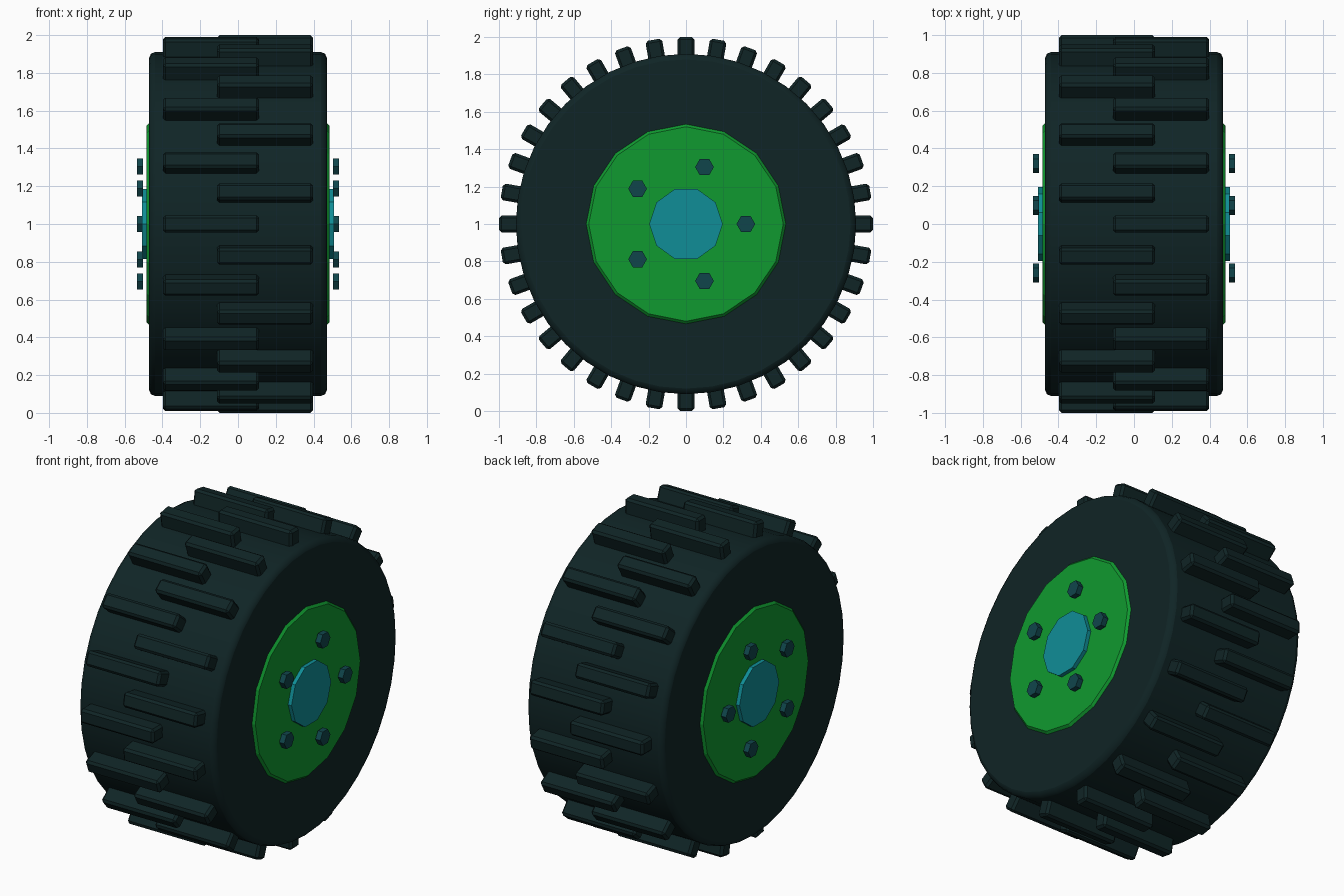
import bpy
import bmesh
from math import cos, sin, radians, pi
from mathutils import Matrix

default_cube = bpy.data.objects.get("Cube")
if default_cube:
    bpy.data.objects.remove(default_cube, do_unlink=True)

AXLE_Z = 1.0


def material(name, color):
    mat = bpy.data.materials.new(name)
    mat.use_nodes = True
    rgba = (*color, 1.0)
    mat.diffuse_color = rgba
    mat.node_tree.nodes["Principled BSDF"].inputs["Base Color"].default_value = rgba
    return mat


rubber = material("dark rubber", (0.005, 0.018, 0.019))
green = material("green rim", (0.005, 0.32, 0.029))
teal = material("teal hub", (0.005, 0.27, 0.31))
steel = material("dark teal bolt", (0.005, 0.06, 0.071))


def finish(name, bm, mat, bevel=0.0, segments=1):
    bmesh.ops.recalc_face_normals(bm, faces=bm.faces[:])
    mesh = bpy.data.meshes.new(name)
    bm.to_mesh(mesh)
    bm.free()
    mesh.materials.append(mat)
    obj = bpy.data.objects.new(name, mesh)
    bpy.context.collection.objects.link(obj)
    if bevel:
        mod = obj.modifiers.new("Bevel", "BEVEL")
        mod.width = bevel
        mod.segments = segments
        mod.limit_method = "ANGLE"
        mod.angle_limit = radians(60)
    return obj


def disc(name, mat, radius, x0, x1, sides, y=0.0, z=AXLE_Z, bevel=0.0, segments=1):
    """Solid prism along x with its first corner towards +y."""
    bm = bmesh.new()
    rings = []
    for x in (x0, x1):
        ring = []
        for i in range(sides):
            a = 2 * pi * i / sides
            ring.append(bm.verts.new((x, y + radius * cos(a), z + radius * sin(a))))
        bm.faces.new(ring)
        rings.append(ring)
    for i in range(sides):
        j = (i + 1) % sides
        bm.faces.new((rings[0][i], rings[0][j], rings[1][j], rings[1][i]))
    return finish(name, bm, mat, bevel, segments)


# Tyre body with rounded shoulders
tyre = disc("tyre", rubber, 0.91, -0.47, 0.47, 40, bevel=0.03, segments=2)
bpy.context.view_layer.objects.active = tyre
tyre.select_set(True)
bpy.ops.object.shade_smooth_by_angle(angle=radians(30))
tyre.select_set(False)

# Tread blocks, alternating between the two sides
TREADS = 36
for side, label in enumerate(("right", "left")):
    bm = bmesh.new()
    for k in range(side, TREADS, 2):
        x = 0.143 if side else -0.143
        place = (Matrix.Translation((0, 0, AXLE_Z))
                 @ Matrix.Rotation(2 * pi * k / TREADS, 4, "X")
                 @ Matrix.Translation((x, 0.93, 0))
                 @ Matrix.Diagonal((0.51, 0.14, 0.09, 1)))
        bmesh.ops.create_cube(bm, size=1.0, matrix=place)
    finish(label + "_tread_blocks", bm, rubber, bevel=0.014)

# Rim and hub, showing on both faces of the wheel
disc("rim", green, 0.535, -0.484, 0.484, 16, bevel=0.015)
disc("hub", teal, 0.196, -0.508, 0.508, 10)

# Five hexagonal bolts on each face
for label, s in (("left", 1), ("right", -1)):
    for i in range(5):
        a = 2 * pi * i / 5
        disc(f"{label}_bolt_{i + 1}", steel, 0.05, s * 0.502, s * 0.536, 6,
             y=0.32 * cos(a), z=AXLE_Z + 0.32 * sin(a))
